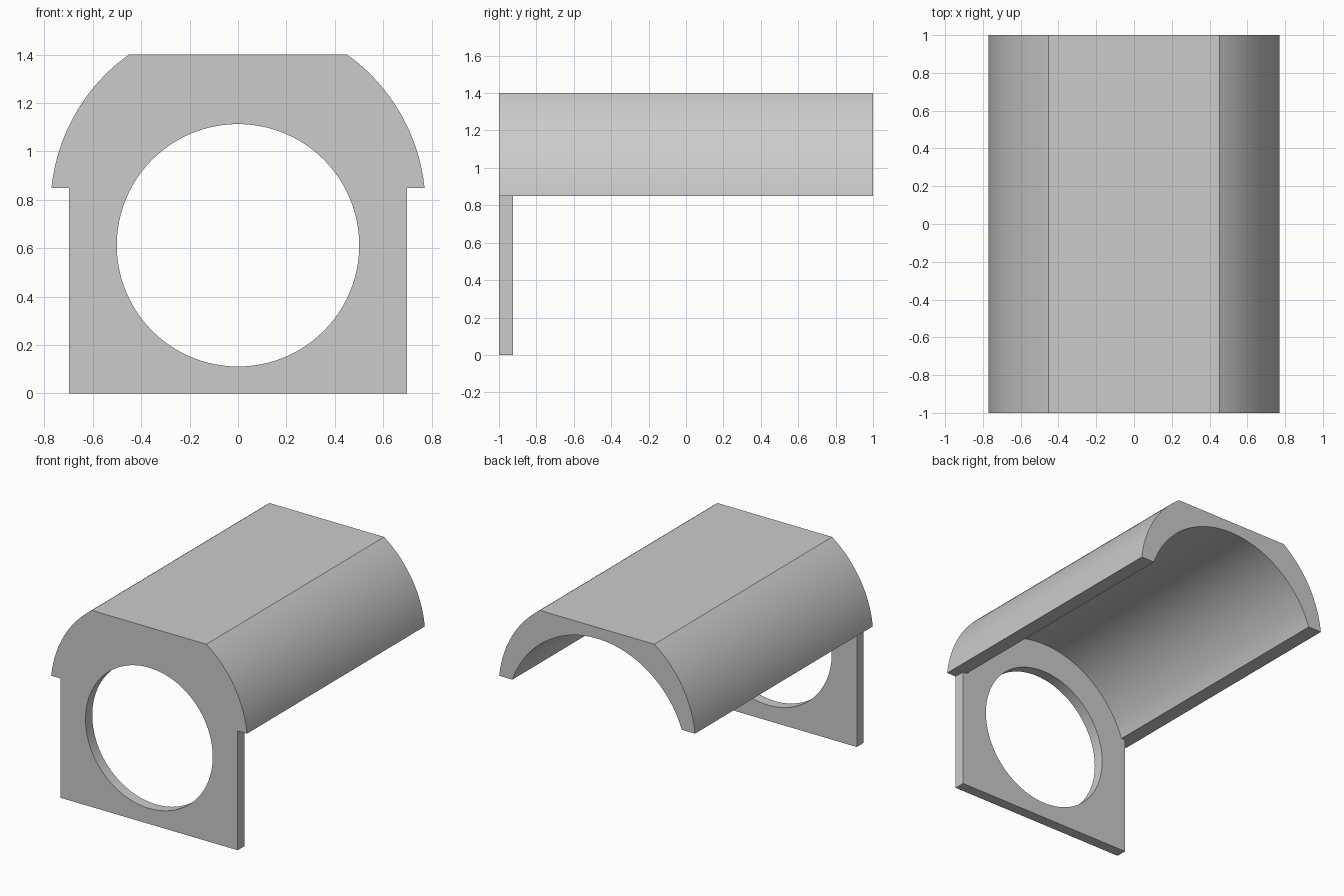
import bpy
import bmesh
from math import asin, atan2, cos, sin, pi, sqrt, radians
from mathutils import Matrix

cube = bpy.data.objects.get("Cube")
if cube:
    bpy.data.objects.remove(cube, do_unlink=True)

# Main dimensions
FRONT, BACK, PLATE_BACK = -1.0, 1.0, -0.924
TOP, EAVE = 1.4, 0.849
OUTER_Z, OUTER_R = 0.77, 0.775      # outer curve of the cover
HOLE_Z, HOLE_R, INNER_R = 0.612, 0.501, 0.708
LEG_X = 0.698

grey = bpy.data.materials.new("plain_grey")
grey.use_nodes = True
colour = (0.6, 0.6, 0.6, 1)
grey.diffuse_color = colour
grey.node_tree.nodes["Principled BSDF"].inputs["Base Color"].default_value = colour


def arc(cz, r, start, end, steps):
    return [(r * cos(start + (end - start) * i / steps),
             cz + r * sin(start + (end - start) * i / steps)) for i in range(steps + 1)]


def mirrored(points):
    return [(-x, z) for x, z in reversed(points)]


def extrude_profile(name, loops, y0, y1):
    """Fill closed x-z loops (inner loops become holes) and extrude along y."""
    curve = bpy.data.curves.new(name, "CURVE")
    curve.dimensions = "2D"
    curve.fill_mode = "BOTH"
    curve.extrude = (y1 - y0) / 2
    for loop in loops:
        spline = curve.splines.new("POLY")
        spline.points.add(len(loop) - 1)
        for point, (x, z) in zip(spline.points, loop):
            point.co = (x, z, 0, 1)
        spline.use_cyclic_u = True
    obj = bpy.data.objects.new(name, curve)
    bpy.context.collection.objects.link(obj)
    bpy.ops.object.select_all(action="DESELECT")
    bpy.context.view_layer.objects.active = obj
    obj.select_set(True)
    bpy.ops.object.convert(target="MESH")
    obj = bpy.context.view_layer.objects.active
    mesh = obj.data
    mesh.transform(Matrix.Translation((0, (y0 + y1) / 2, 0)) @ Matrix.Rotation(pi / 2, 4, "X"))
    bm = bmesh.new()
    bm.from_mesh(mesh)
    bmesh.ops.remove_doubles(bm, verts=bm.verts, dist=0.0001)
    bmesh.ops.recalc_face_normals(bm, faces=bm.faces)
    bm.to_mesh(mesh)
    bm.free()
    mesh.materials.clear()
    mesh.materials.append(grey)
    bpy.ops.object.shade_smooth_by_angle(angle=radians(25))
    return obj


# Outer curve, from the eave up to the flat top
low = asin((EAVE - OUTER_Z) / OUTER_R)
high = asin((TOP - OUTER_Z) / OUTER_R)
side = arc(OUTER_Z, OUTER_R, low, high, 24)
outline = side + mirrored(side)

# Arched cover, open underneath and at the back
spring = asin((EAVE - HOLE_Z) / INNER_R)
inner = arc(HOLE_Z, INNER_R, pi - spring, spring, 64)
extrude_profile("arched_cover", [outline + inner], PLATE_BACK, BACK)

# Front plate with legs and a round opening
legs = [(-LEG_X, EAVE), (-LEG_X, 0), (LEG_X, 0), (LEG_X, EAVE)]
opening = arc(HOLE_Z, HOLE_R, 0, 2 * pi, 96)[:-1]
extrude_profile("front_plate", [outline + legs, opening], FRONT, PLATE_BACK)
